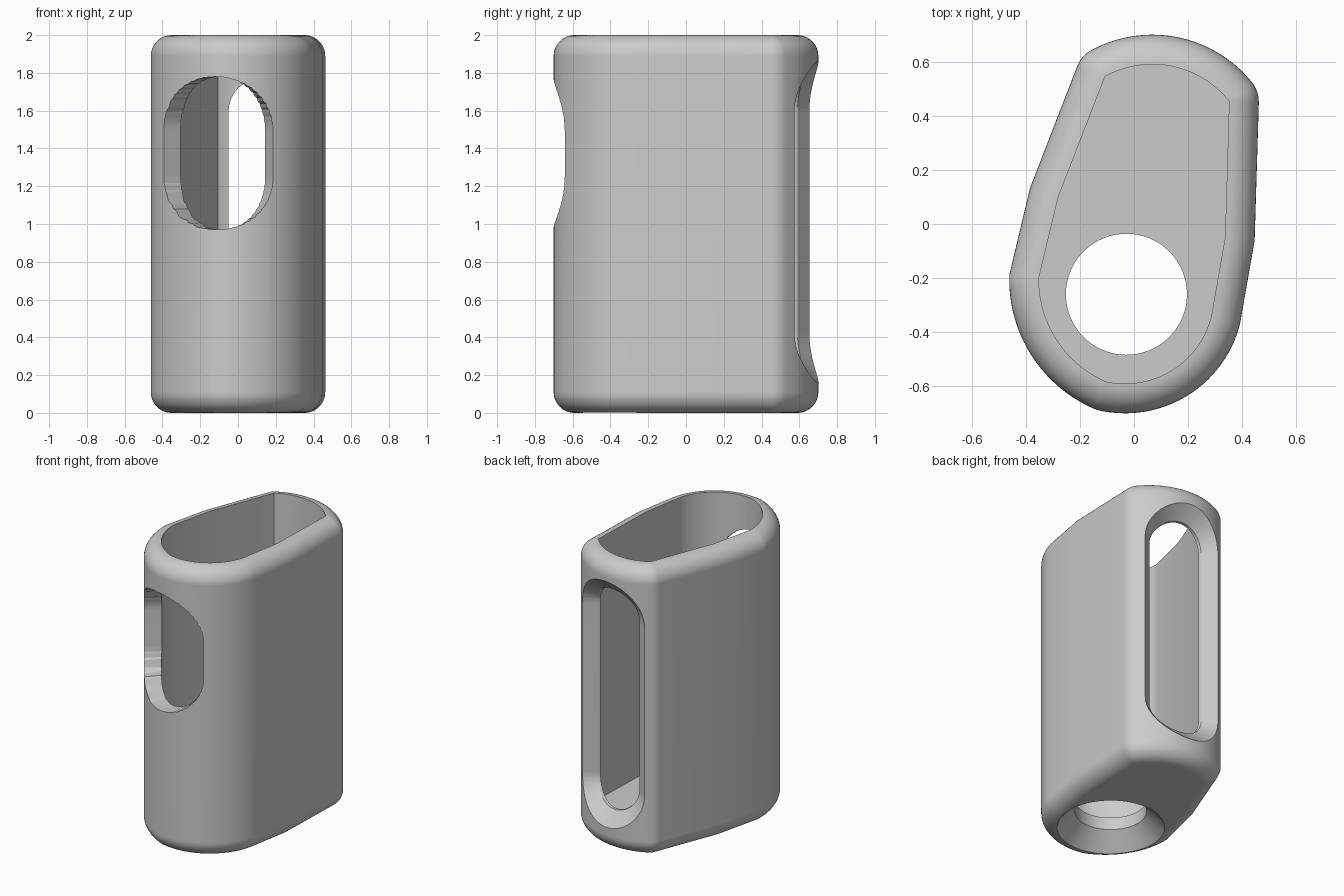
import bpy, bmesh, math
from mathutils import Vector

cube = bpy.data.objects.get("Cube")
if cube:
    bpy.data.objects.remove(cube)

WALL, HEIGHT, FLOOR = 0.11, 2.0, 0.2


def circle_through(a, b, c):
    """Centre and radius of the circle through three points."""
    d = 2 * (a.x * (b.y - c.y) + b.x * (c.y - a.y) + c.x * (a.y - b.y))
    sa, sb, sc = a.dot(a), b.dot(b), c.dot(c)
    centre = Vector(((sa * (b.y - c.y) + sb * (c.y - a.y) + sc * (a.y - b.y)) / d,
                     (sa * (c.x - b.x) + sb * (a.x - c.x) + sc * (b.x - a.x)) / d))
    return centre, (a - centre).length


def arc(a, b, c, steps=20):
    """Counter-clockwise arc from a through b to c."""
    centre, radius = circle_through(a, b, c)
    start = math.atan2(*(a - centre).yx)
    sweep = (math.atan2(*(c - centre).yx) - start) % math.tau
    return [centre + radius * Vector((math.cos(start + sweep * i / steps),
                                      math.sin(start + sweep * i / steps)))
            for i in range(steps + 1)]


def loft(name, rings, mat=None):
    """Closed solid through rings that all have the same point count."""
    bm = bmesh.new()
    loops = [[bm.verts.new(p) for p in ring] for ring in rings]
    for low, high in zip(loops, loops[1:]):
        for i in range(len(low)):
            j = (i + 1) % len(low)
            bm.faces.new((low[i], low[j], high[j], high[i]))
    bm.faces.new(loops[0])
    bm.faces.new(loops[-1])
    bmesh.ops.remove_doubles(bm, verts=bm.verts, dist=0.0005)
    if mat is None:
        bmesh.ops.triangulate(bm, faces=bm.faces)
    bmesh.ops.recalc_face_normals(bm, faces=bm.faces)
    mesh = bpy.data.meshes.new(name)
    bm.to_mesh(mesh)
    bm.free()
    obj = bpy.data.objects.new(name, mesh)
    bpy.context.collection.objects.link(obj)
    if mat:
        mesh.materials.append(mat)
    else:
        obj.hide_render = True
    return obj


def slot_ring(centre, radius, ref, side, mid_x, mid_z, half_w, half_h, steps=24):
    """Rounded slot outline wrapped round a vertical cylinder."""
    points = []
    for end in (1, -1):
        for i in range(steps + 1):
            t = math.pi * i / steps
            x = mid_x + end * half_w * math.cos(t)
            z = mid_z + end * (half_h - half_w + half_w * math.sin(t))
            turn = math.asin((x - centre.x) / ref)
            points.append((centre.x + radius * math.sin(turn),
                           centre.y + side * radius * math.cos(turn), z))
    return points


grey = bpy.data.materials.new("light grey")
grey.use_nodes = True
colour = (0.6, 0.6, 0.6, 1)
grey.diffuse_color = colour
grey.node_tree.nodes["Principled BSDF"].inputs["Base Color"].default_value = colour

# Cavity outline, counter-clockwise
left_front, nose, right_front = Vector((-.352, -.2)), Vector((-.104, -.583)), Vector((.285, -.346))
back_right, back_mid, back_left = Vector((.352, .454)), Vector((.09, .59)), Vector((-.107, .546))
outline = (arc(left_front, Vector((-.285, -.43)), nose)[:-1]
           + arc(nose, Vector((.12, -.553)), right_front)
           + [Vector((.337, -.05))]
           + arc(back_right, back_mid, back_left)
           + [Vector((-.28, .1))])

# Pair each point with outward normals, fanning them at corners
fan = []
for i, p in enumerate(outline):
    before = p - outline[i - 1]
    after = outline[(i + 1) % len(outline)] - p
    a0 = math.atan2(-before.x, before.y)
    turn = (math.atan2(-after.x, after.y) - a0 + math.pi) % math.tau - math.pi
    count = max(1, round(turn / 0.17))
    for k in range(count + 1) if count > 1 else [0.5]:
        a = a0 + turn * k / count
        fan.append((p, Vector((math.cos(a), math.sin(a)))))

def body_ring(offset, z):
    return [(*(p + n * offset), z) for p, n in fan]

# Sleeve: rounded base and rim, straight cavity, closed floor
steps = 10
curve = [(WALL * math.sin(math.pi / 2 * i / steps),
          WALL * (1 - math.cos(math.pi / 2 * i / steps))) for i in range(steps + 1)]
rings = [body_ring(d, z) for d, z in curve]
rings += [body_ring(d, HEIGHT - z) for d, z in reversed(curve)]
rings.append(body_ring(0, FLOOR))
sleeve = loft("sleeve_body", rings, grey)

# Front window with walls square to the surface
front_centre = Vector((-.004, -.175))
front = [slot_ring(front_centre, r, .48, -1, -.106, 1.375, .283, .405) for r in (.85, .25)]

# Back slot with a wide chamfer and a thin inner lip
back_centre, back_r = circle_through(back_right, back_mid, back_left)
outer_r = back_r + WALL
back = [slot_ring(back_centre, r, ref, 1, .125, 1.01, w, h) for r, ref, w, h in (
    (.85, outer_r, .265, .85), (outer_r, outer_r, .265, .85),
    (back_r + .02, back_r, .175, .76), (back_r - .1, back_r, .175, .76))]

# Floor hole, countersunk from below
hole = [[(-.028 + r * math.cos(math.tau * i / 64), -.26 + r * math.sin(math.tau * i / 64), z)
         for i in range(64)] for r, z in ((.388, -.05), (.224, .114), (.224, .4))]

for name, shape in (("front_cutter", front), ("back_cutter", back), ("floor_cutter", hole)):
    cutter = loft(name, shape)
    cut = sleeve.modifiers.new(name, 'BOOLEAN')
    cut.operation, cut.solver, cut.object = 'DIFFERENCE', 'EXACT', cutter
    bpy.ops.object.select_all(action='DESELECT')
    bpy.context.view_layer.objects.active = sleeve
    sleeve.select_set(True)
    bpy.ops.object.modifier_apply(modifier=name)
    bpy.data.objects.remove(cutter)

bpy.ops.object.shade_smooth_by_angle(angle=math.radians(25))
weighted = sleeve.modifiers.new("even shading", 'WEIGHTED_NORMAL')
weighted.keep_sharp = True
